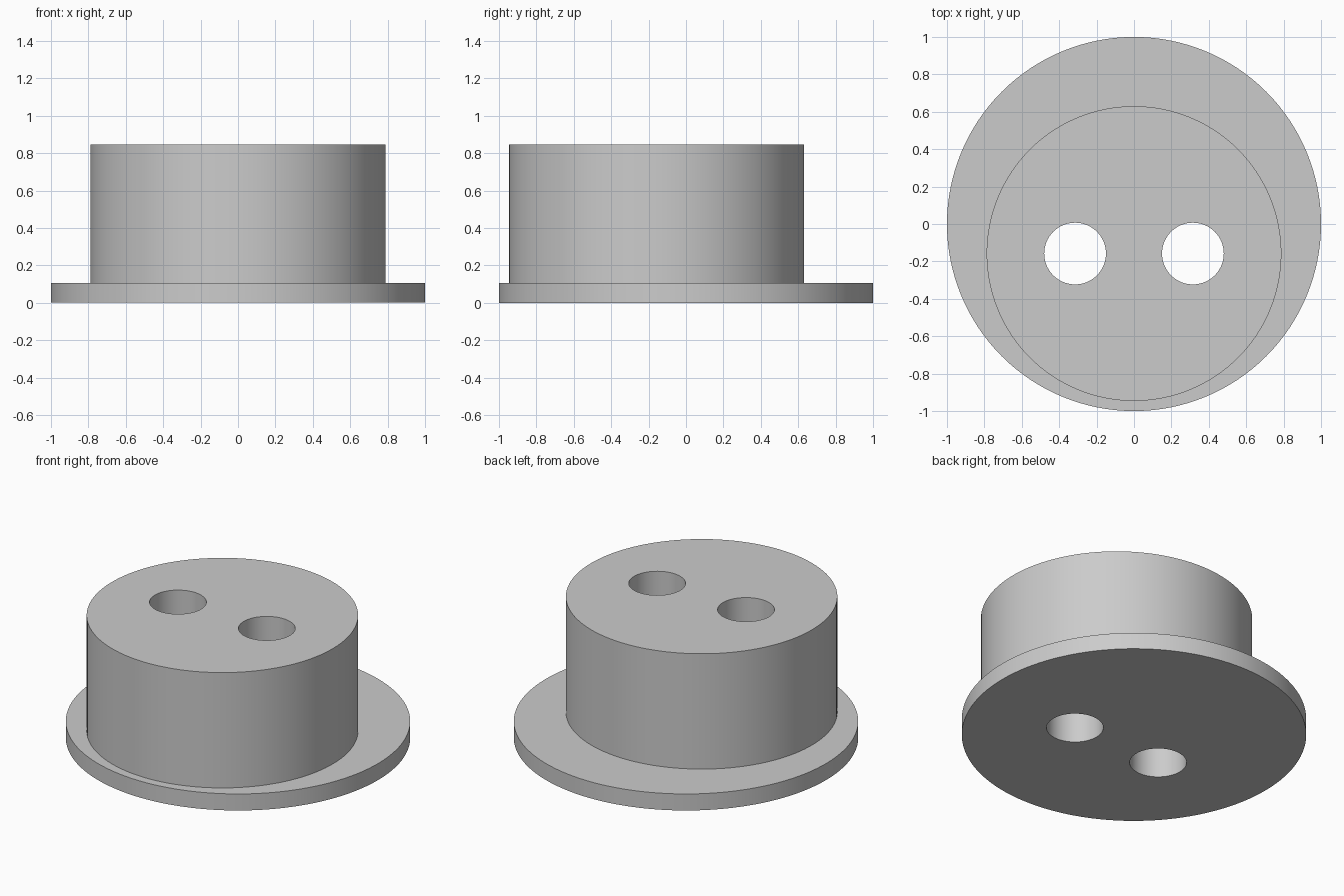
import bpy
import math

if "Cube" in bpy.data.objects:
    bpy.data.objects.remove(bpy.data.objects["Cube"], do_unlink=True)

FLANGE_H = 0.106
TOTAL_H = 0.845
BOSS_Y = -0.158

# Single plain grey for the whole part
grey = bpy.data.materials.new("plain_grey")
grey.use_nodes = True
colour = (0.6, 0.6, 0.6, 1)
grey.diffuse_color = colour
grey.node_tree.nodes["Principled BSDF"].inputs["Base Color"].default_value = colour


def cylinder(name, radius, z0, z1, x=0, y=0, sides=128):
    bpy.ops.mesh.primitive_cylinder_add(
        vertices=sides, radius=radius, depth=z1 - z0, location=(x, y, (z0 + z1) / 2))
    obj = bpy.context.object
    obj.name = obj.data.name = name
    obj.data.materials.append(grey)
    return obj


def combine(target, tool, operation):
    mod = target.modifiers.new(operation.title(), "BOOLEAN")
    mod.operation = operation
    mod.solver = "EXACT"
    mod.object = tool
    bpy.context.view_layer.objects.active = target
    bpy.ops.object.modifier_apply(modifier=mod.name)
    bpy.data.objects.remove(tool, do_unlink=True)


# Round base flange with the offset boss joined on top
body = cylinder("flanged_plug", 1, 0, FLANGE_H)
boss = cylinder("boss", 0.788, FLANGE_H / 2, TOTAL_H, y=BOSS_Y)
combine(body, boss, "UNION")

# Two through holes, mirrored left and right
for side in (-1, 1):
    hole = cylinder("hole_cutter", 0.165, -0.1, TOTAL_H + 0.1,
                    x=side * 0.315, y=BOSS_Y, sides=64)
    combine(body, hole, "DIFFERENCE")

# Smooth round walls, sharp rims
bpy.ops.object.select_all(action="DESELECT")
body.select_set(True)
bpy.context.view_layer.objects.active = body
bpy.ops.object.shade_smooth_by_angle(angle=math.radians(30))
